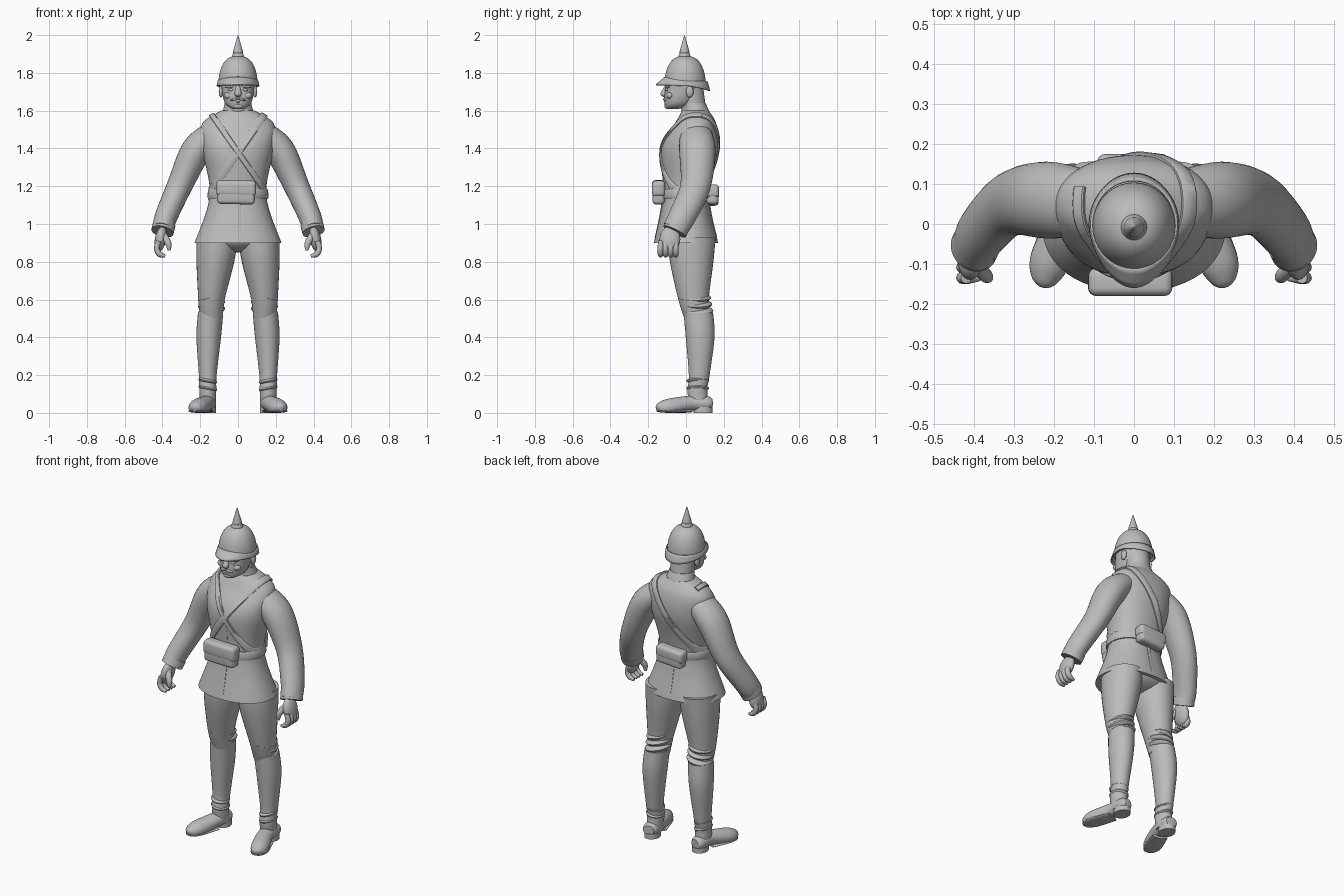
import bpy, bmesh
from math import sin, cos, pi, tau, copysign, radians
from mathutils import Vector, Matrix
from mathutils.bvhtree import BVHTree

if "Cube" in bpy.data.objects:
    bpy.data.objects.remove(bpy.data.objects["Cube"])

shade = (0.5, 0.5, 0.5, 1)
grey = bpy.data.materials.new("plain_grey")
grey.use_nodes = True
grey.diffuse_color = shade
grey.node_tree.nodes["Principled BSDF"].inputs["Base Color"].default_value = shade
X, Y, Z = Matrix.Identity(3)


def finish(name, bm):
    bmesh.ops.recalc_face_normals(bm, faces=bm.faces)
    mesh = bpy.data.meshes.new(name)
    bm.to_mesh(mesh)
    bm.free()
    mesh.materials.append(grey)
    part = bpy.data.objects.new(name, mesh)
    bpy.context.collection.objects.link(part)
    bpy.ops.object.select_all(action='DESELECT')
    part.select_set(True)
    bpy.context.view_layer.objects.active = part
    bpy.ops.object.shade_smooth_by_angle(angle=radians(40))
    return part


def skin(name, rings, loop=False, caps=True):
    """Join rings of points into one surface."""
    bm = bmesh.new()
    rows = [[bm.verts.new(point) for point in ring] for ring in rings]
    if loop:
        rows.append(rows[0])
    for lower, upper in zip(rows, rows[1:]):
        for j in range(len(lower)):
            bm.faces.new((lower[j - 1], lower[j], upper[j], upper[j - 1]))
    if caps and not loop:
        bm.faces.new(rows[0])
        bm.faces.new(rows[-1])
    return finish(name, bm)


def spline(points, steps):
    """Smooth curve through the stations."""
    padded = [points[0], *points, points[-1]]
    out = []
    for i in range(len(points) - 1):
        for step in range(steps):
            t = step / steps
            out.append([b + t * ((c - a) + t * (2 * a - 5 * b + 4 * c - d + t * (3 * b - a - 3 * c + d))) / 2
                        for a, b, c, d in zip(*padded[i:i + 4])])
    return out + [list(points[-1])]


def loft(name, stations, side=1, ratio=1, flat=False, ref=Y, power=2, sides=32, steps=6, low=0):
    """Stations are x, y, z, width radius and, unless given by the ratio, depth radius."""
    full = spline([s if len(s) > 4 else (*s, s[3] * ratio) for s in stations], steps)
    centres = [Vector((side * s[0], s[1], s[2])) for s in full]
    rings = []
    for i, (centre, station) in enumerate(zip(centres, full)):
        ahead, behind = centres[min(i + 1, len(full) - 1)], centres[max(i - 1, 0)]
        along = Z if flat else (ahead - behind).normalized()
        v = (ref - along * ref.dot(along)).normalized()
        u = v.cross(along)
        ring = []
        for j in range(sides):
            c, s = cos(tau * j / sides), sin(tau * j / sides)
            point = (centre + u * station[3] * copysign(abs(c) ** (2 / power), c)
                     + v * station[4] * copysign(abs(s) ** (2 / power), s))
            point.z = max(point.z, low)
            ring.append(point)
        rings.append(ring)
    return skin(name, rings)


def ball(name, place, size, tilt=0):
    bm = bmesh.new()
    matrix = Matrix.Translation(place) @ Matrix.Rotation(tilt, 4, 'Y') @ Matrix.Diagonal((*size, 1))
    bmesh.ops.create_uvsphere(bm, u_segments=24, v_segments=12, radius=1, matrix=matrix)
    return finish(name, bm)


def pouch(name, place, size, tilt):
    """Rounded case with a slightly larger flap over its upper part."""
    width, depth, height = size
    for part, grow, share, lift in (("case", 0, 1, 0), ("flap", .01, .7, height / 5)):
        bm = bmesh.new()
        box = Matrix.Diagonal((width + grow, depth + grow / 2, height * share, 1))
        bmesh.ops.create_cube(bm, size=1, matrix=box)
        bmesh.ops.bevel(bm, geom=bm.edges[:], offset=.02, segments=4, profile=.5, affect='EDGES')
        bm.transform(Matrix.Translation(place) @ Matrix.Rotation(tilt, 4, 'Y') @ Matrix.Translation(Z * lift))
        finish(name + "_" + part, bm)


# Jacket body and collar
jacket = loft("jacket", [(0, 0, .9, .23, .17), (0, 0, 1.15, .15, .12), (0, .02, 1.4, .19, .15),
                         (0, .05, 1.53, .19, .11), (0, .05, 1.6, .09, .07)],
              flat=True, power=2.2, sides=64, steps=8)
loft("collar", [(0, .05, 1.57, .09), (0, .05, 1.6, .08), (0, .04, 1.64, .07)], ratio=.9, flat=True)
surface = BVHTree.FromPolygons([v.co for v in jacket.data.vertices],
                               [p.vertices[:] for p in jacket.data.polygons])


def band(name, centre, first, second, width, start=0, end=tau, thick=.01, count=72):
    """Lay a strip on the jacket, circling a centre point."""
    centre, first = Vector(centre), Vector(first).normalized()
    across = first.cross(second).normalized()
    loop = end - start == tau
    rings = []
    for i in range(count):
        a = start + (end - start) * i / (count if loop else count - 1)
        ray = first * cos(a) + second * sin(a)
        ring = []
        for offset, lift in ((-1, -1), (-1, .7), (-.8, 1), (.8, 1), (1, .7), (1, -1)):
            origin = centre + across * offset * width / 2
            hit = surface.ray_cast(origin + ray, -ray)[0] or origin
            ring.append(hit + ray * lift * thick)
        rings.append(ring)
    skin(name, rings, loop)


# Straps, belt, front closure and back pleat
chest, waist = (0, .02, 1.38), (0, 0, 1.1)
band("shoulder_strap", chest, (.7, 0, 1), Y, .04)
band("cross_strap", chest, (-.7, 0, 1), Y, .03, -pi, .3)
band("belt", (0, 0, 1.16), X, Y, .05)
band("front_placket", waist, -Y, Z, .03, -.8, 1, .005)
band("back_pleat", waist, Y, Z, .02, -.8, .5, .005)

# Pouches and seat of the trousers
pouch("front_pouch", (-.01, -.145, 1.165), (.2, .065, .12), .02)
pouch("back_pouch", (0, .14, 1.15), (.17, .065, .1), -.06)
ball("trouser_seat", (0, .03, .93), (.2, .13, .08))

for side, label in ((1, "left_"), (-1, "right_")):
    # Sleeve and cuff
    loft(label + "sleeve", [(.12, .05, 1.48, .07), (.22, .06, 1.39, .08), (.31, .05, 1.2, .067),
                            (.38, -.02, 1.04, .06), (.4, -.06, .97, .055)], side, ratio=1.2)
    loft(label + "cuff", [(.39, -.04, 1, .06), (.4, -.06, .96, .06)], side, ratio=1.1)

    # Hand with curled fingers and thumb
    ball(label + "palm", (.41 * side, -.085, .92), (.03, .055, .07), -.2 * side)
    for i, finger in enumerate(("index", "middle", "ring", "little")):
        y = .027 * i - .135
        loft(label + finger + "_finger", [(.42, y, .91, .014), (.43, y, .87, .015), (.415, y, .84, .015),
                                          (.385, y, .83, .008)], side, sides=12)
    loft(label + "thumb", [(.4, -.1, .95, .018), (.37, -.13, .9, .017), (.365, -.135, .86, .008)],
         side, sides=16)

    # Trouser leg with folds over the knee
    loft(label + "trouser_leg", [(.11, .03, .93, .11), (.12, .03, .8, .1), (.14, .04, .6, .07),
                                 (.14, .06, .5, .06)], side, ratio=1.15, flat=True)
    for i in range(3):
        ball(label + "knee_fold", (.14 * side, .045 + .01 * i, .61 - .035 * i),
             (.073, .088 - .004 * i, .025), .2 * side)

    # Boot shaft with creases at the ankle
    loft(label + "boot_shaft", [(.145, .065, .53, .067), (.155, .075, .4, .065), (.16, .07, .2, .047),
                                (.16, .06, .12, .045), (.16, .07, .03, .043)], side, ratio=1.17, flat=True)
    for i in range(2):
        ball(label + "ankle_crease", (.16 * side, .062, .17 - .04 * i), (.05, .06, .016), -.2 * side)

    # Foot, sole and heel
    foot = [(.155, .135, .05, .03), (.16, .11, .05, .043), (.17, .02, .05, .045),
            (.21, -.09, .03, .05), (.225, -.14, .025, .033), (.23, -.155, .02, .01)]
    loft(label + "foot", foot, side, ratio=.9, ref=Z, low=.012)
    loft(label + "sole", [(x, y, .01, r) for x, y, z, r in foot[2:]], side, ratio=.2, ref=Z)
    loft(label + "heel", [(.16, .09, z, .043) for z in (0, .03)], side, ratio=1.2, flat=True)

    # Features on each side of the face
    ball(label + "ear", (.09 * side, .02, 1.7), (.012, .02, .03))
    ball(label + "brow", (.04 * side, -.097, 1.73), (.03, .014, .01), .1 * side)
    ball(label + "eye", (.036 * side, -.1, 1.71), (.016, .01, .008))
    ball(label + "cheek", (.045 * side, -.085, 1.68), (.03, .02, .02))
    ball(label + "moustache", (.02 * side, -.11, 1.66), (.022, .012, .007), .2 * side)

# Neck, head and face
loft("neck", [(0, .045, 1.58, .065), (0, .02, 1.73, .07)], flat=True)
loft("head", [(0, -.07, 1.61, .03), (0, -.045, 1.63, .062), (0, -.03, 1.67, .079),
              (0, -.01, 1.75, .09)], ratio=1.08, flat=True, power=2.2)
loft("nose", [(0, -.1, 1.735, .01), (0, -.118, 1.69, .018), (0, -.11, 1.673, .01)], flat=True, sides=16)
ball("lower_lip", (0, -.106, 1.645), (.02, .01, .006))
ball("chin", (0, -.095, 1.625), (.03, .02, .016))

# Helmet dome, from an eased quarter circle
quarter = [pi / 2 * i / 12 for i in range(12)]
loft("helmet_dome", [(0, -.005, 1.74 + .15 * sin(t), .104 * cos(t) ** .75) for t in quarter],
     ratio=1.05, flat=True, sides=48, steps=2)

# Helmet rim, widening into a peak in front and a guard behind
rim = []
for k in (0, .3, .7, 1):
    ring = []
    for j in range(64):
        a = tau * j / 64
        front, back = max(-sin(a), 0) ** 1.5, max(sin(a), 0) ** 1.5
        reach = .11 + k * (.005 + .043 * front + .01 * back)
        fall = k * (.026 + .014 * front + .026 * back)
        ring.append((cos(a) * (.105 + .005 * k), sin(a) * reach, 1.757 + .02 * front - fall))
    rim.append(ring)
shell = skin("helmet_rim", rim, caps=False).modifiers.new("thickness", 'SOLIDIFY')
shell.thickness = .007
shell.offset = 0

# Spike on its stepped base
top = -.008
loft("spike_base", [(0, top, 1.88, .034), (0, top, 1.9, .028), (0, top, 1.915, .02)], flat=True)
loft("spike", [(0, top, 1.905, .025), (0, top, 1.92, .024), (0, top, 2, .001)], flat=True)
